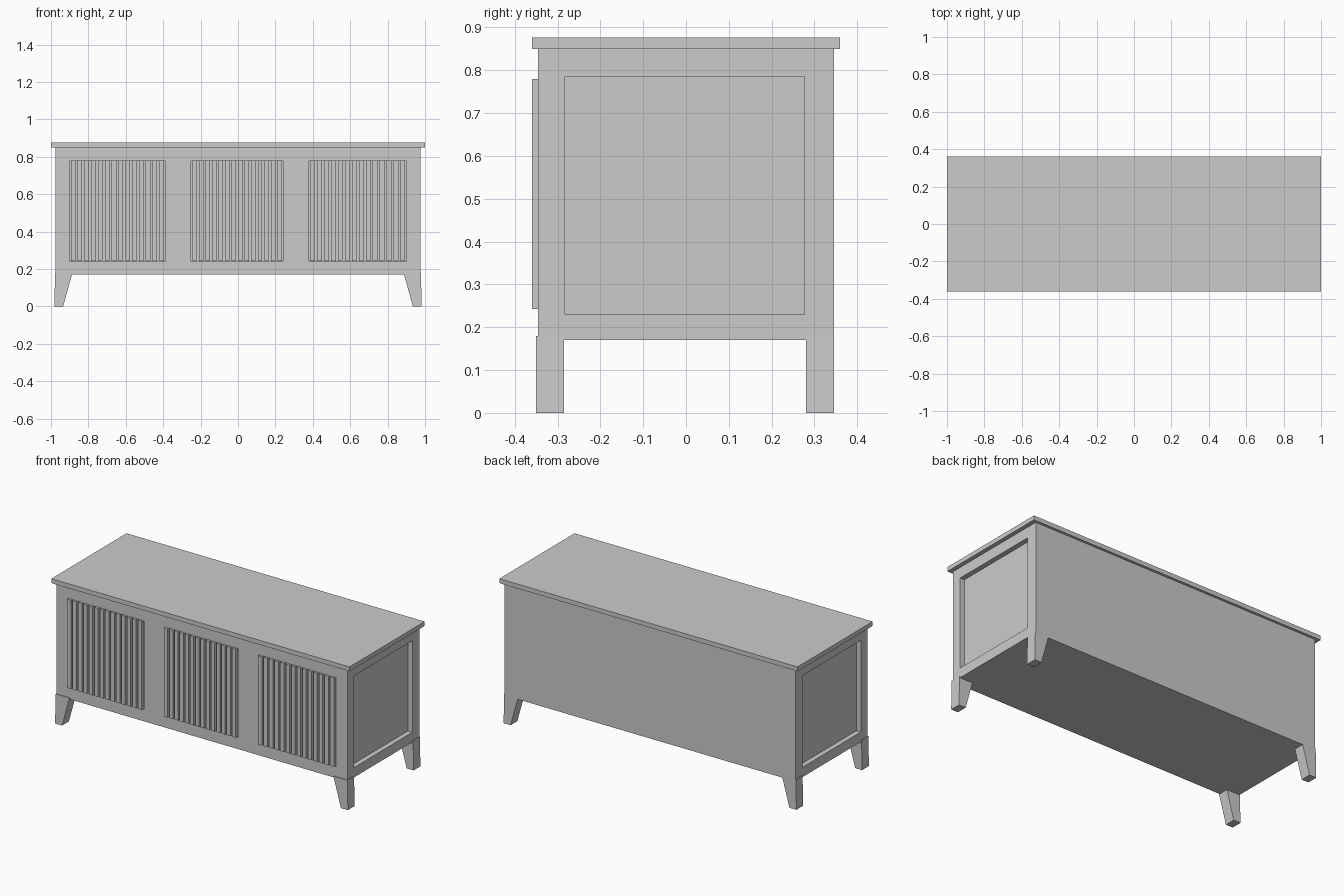
import bpy, bmesh

if "Cube" in bpy.data.objects:
    bpy.data.objects.remove(bpy.data.objects["Cube"])


def mesh_object(name, bm):
    bmesh.ops.recalc_face_normals(bm, faces=bm.faces)
    me = bpy.data.meshes.new(name)
    bm.to_mesh(me)
    bm.free()
    ob = bpy.data.objects.new(name, me)
    bpy.context.collection.objects.link(ob)
    return ob


def add_box(bm, x, y, z, foot_x=None):
    """Box from (min, max) ranges; foot_x gives a different x range at the bottom."""
    vs = bmesh.ops.create_cube(bm, size=1)["verts"]
    for v in vs:
        xr = foot_x if foot_x and v.co.z < 0 else x
        v.co = (xr[v.co.x > 0], y[v.co.y > 0], z[v.co.z > 0])


def boxes(name, *specs):
    bm = bmesh.new()
    for s in specs:
        add_box(bm, *s)
    return mesh_object(name, bm)


W, F, B = 0.975, -0.345, 0.345      # half width, front and back planes
Z0, Z1 = 0.17, 0.852                # carcass bottom and top
LOW, HIGH = 0.24, 0.778             # slatted opening heights
OPENINGS = [(-0.90, -0.39), (-0.25, 0.24), (0.38, 0.90)]

# Overhanging top, floor and back
boxes("top_board", ((-1, 1), (-0.36, 0.36), (0.85, 0.877)))
boxes("floor_board", ((-0.945, 0.945), (-0.325, 0.33), (Z0, 0.185)))
boxes("back_panel", ((-W, W), (0.33, B), (Z0, Z1)))

# Front frame: two rails and four stiles around the openings
rails = [((-W, W), (F, -0.325), (Z0, LOW)), ((-W, W), (F, -0.325), (HIGH, Z1))]
edges = [-W] + [e for o in OPENINGS for e in o] + [W]
stiles = [((edges[i], edges[i + 1]), (F, -0.325), (LOW, HIGH)) for i in range(0, 8, 2)]
boxes("front_frame", *rails, *stiles)

# Vertical slats with see-through gaps
N = 14
for k, (a, b) in enumerate(OPENINGS):
    pitch = (b - a) / N
    slats = [((a + pitch * (i + 0.16), a + pitch * (i + 0.84)), (-0.359, -0.335),
              (LOW + 0.003, HIGH + 0.002)) for i in range(N)]
    boxes(f"slatted_door_{k + 1}", *slats)

# Framed sides with recessed panels
for side, s in (("left", -1), ("right", 1)):
    x = tuple(sorted((s * 0.935, s * W)))
    boxes(f"{side}_side_frame",
          (x, (-0.325, -0.283), (Z0, Z1)), (x, (0.277, 0.33), (Z0, Z1)),
          (x, (-0.283, 0.277), (Z0, 0.23)), (x, (-0.283, 0.277), (0.785, Z1)))
    boxes(f"{side}_side_panel",
          (tuple(sorted((s * 0.935, s * 0.945))), (-0.283, 0.277), (0.23, 0.785)))

    # Tapered legs
    for end, y in (("front", (-0.35, -0.285)), ("back", (0.28, 0.345))):
        top = tuple(sorted((s * 0.885, s * 0.978)))
        foot = tuple(sorted((s * 0.935, s * 0.982)))
        boxes(f"{end}_{side}_leg", (top, y, (0, 0.18), foot))
